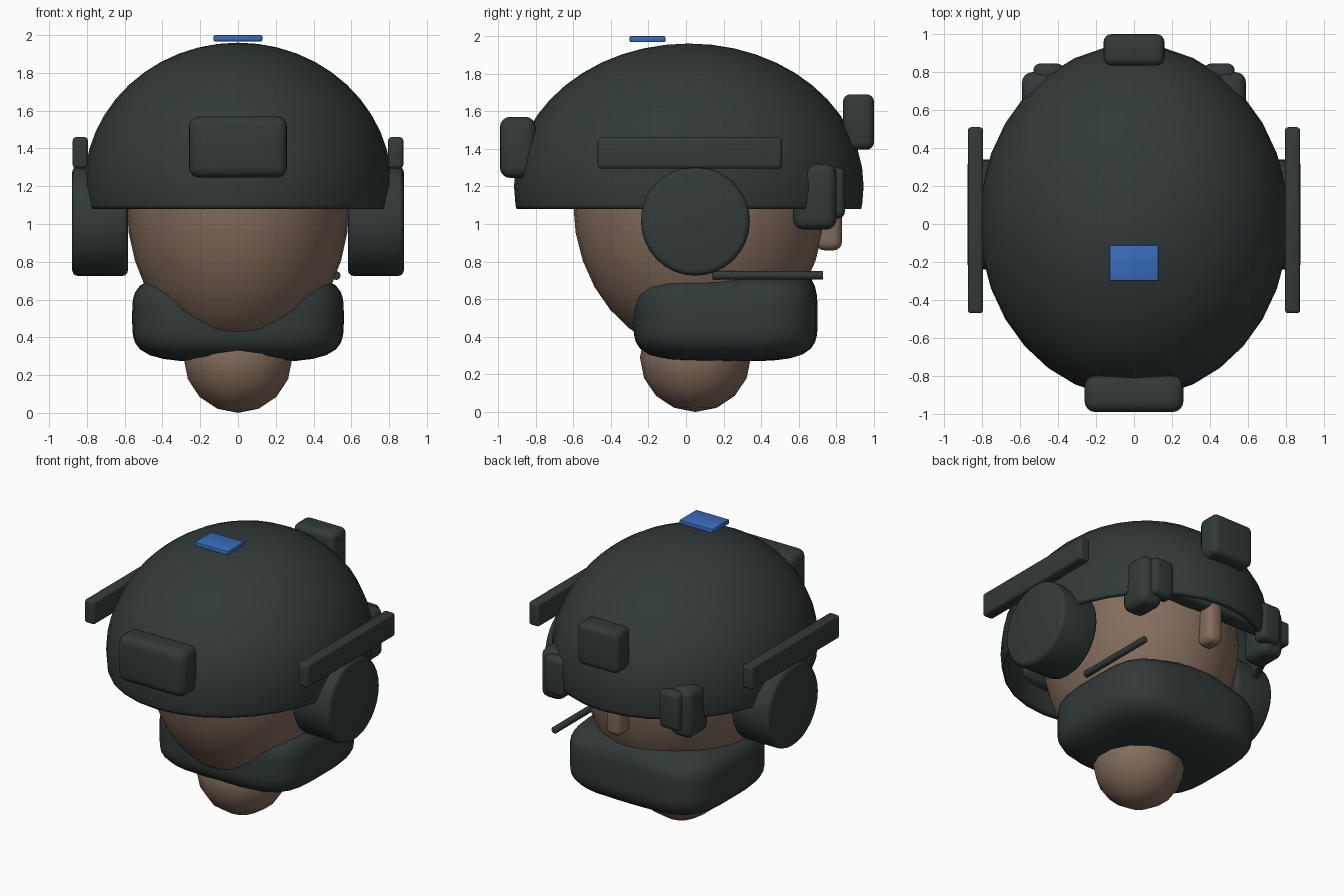
import bpy, bmesh, math
from mathutils import Matrix, Vector

if "Cube" in bpy.data.objects:
    bpy.data.objects.remove(bpy.data.objects["Cube"])


def material(name, rgb):
    m = bpy.data.materials.new(name)
    m.diffuse_color = (*rgb, 1)
    m.use_nodes = True
    m.node_tree.nodes["Principled BSDF"].inputs["Base Color"].default_value = m.diffuse_color
    return m


DARK = material("dark_grey_green", (0.031, 0.042, 0.041))
SKIN = material("skin_brown", (0.23, 0.15, 0.108))
BLUE = material("patch_blue", (0.04, 0.15, 0.50))


def finish(name, bm, mat, angle=40):
    me = bpy.data.meshes.new(name)
    bmesh.ops.recalc_face_normals(bm, faces=bm.faces)
    bm.to_mesh(me)
    bm.free()
    me.materials.append(mat)
    ob = bpy.data.objects.new(name, me)
    bpy.context.collection.objects.link(ob)
    bpy.ops.object.select_all(action='DESELECT')
    ob.select_set(True)
    bpy.context.view_layer.objects.active = ob
    bpy.ops.object.shade_smooth_by_angle(angle=math.radians(angle))
    return ob


def ellipsoid(center, radii, seg, rings):
    bm = bmesh.new()
    bmesh.ops.create_uvsphere(bm, u_segments=seg, v_segments=rings, radius=1)
    for v in bm.verts:
        v.co = Vector(c + r * p for c, r, p in zip(center, radii, v.co))
    return bm


def round_box(name, xs, ys, zs, bevel, mat, seg=4):
    """Box given by its extents, with rounded edges."""
    bm = bmesh.new()
    bmesh.ops.create_cube(bm, size=1)
    for v in bm.verts:
        v.co = Vector((a + b) / 2 + (b - a) * p for (a, b), p in zip((xs, ys, zs), v.co))
    bmesh.ops.bevel(bm, geom=bm.edges[:], offset=bevel, segments=seg,
                    profile=0.5, affect='EDGES')
    return finish(name, bm, mat)


def rod(name, center, radius, length, axis, bevel, mat, seg):
    """Cylinder along x or y with softened rims."""
    bm = bmesh.new()
    bmesh.ops.create_cone(bm, cap_ends=True, segments=seg, radius1=radius,
                          radius2=radius, depth=length)
    rims = [e for e in bm.edges if abs(e.verts[0].co.z - e.verts[1].co.z) < 1e-4]
    bmesh.ops.bevel(bm, geom=rims, offset=bevel, segments=3, profile=0.5, affect='EDGES')
    turn = Matrix.Rotation(math.pi / 2, 4, 'Y' if axis == 'x' else 'X')
    bmesh.ops.transform(bm, matrix=Matrix.Translation(center) @ turn, verts=bm.verts)
    return finish(name, bm, mat)


# Head, neck and nose
finish("head", ellipsoid((0, 0.07, 1.11), (0.59, 0.67, 0.80), 32, 16), SKIN)
finish("neck", ellipsoid((0, 0.05, 0.29), (0.295, 0.295, 0.29), 14, 8), SKIN)
round_box("nose", (-0.06, 0.06), (0.69, 0.83), (0.86, 1.16), 0.045, SKIN)

# Helmet shell, open at the bottom
bm = ellipsoid((0, 0.015, 1.2), (0.815, 0.93, 0.76), 32, 24)
bmesh.ops.bisect_plane(bm, geom=bm.verts[:] + bm.edges[:] + bm.faces[:],
                       plane_co=(0, 0, 1.08), plane_no=(0, 0, -1), clear_outer=True)
helmet = finish("helmet_shell", bm, DARK)
shell = helmet.modifiers.new("thickness", 'SOLIDIFY')
shell.thickness = 0.04
shell.offset = -1

# Face mask: soft box with a raised nose bridge
bm = ellipsoid((0, 0, 0), (1, 1, 1), 40, 24)
for v in bm.verts:
    n = 4.0
    k = sum(abs(c) ** n for c in v.co) ** (-1 / n)
    p = v.co * k
    x, y, z = 0.56 * p.x, 0.21 + 0.49 * p.y, 0.505 + 0.235 * p.z
    if p.z > 0:
        z += 0.085 * p.z * math.exp(-(x / 0.22) ** 2 - ((y - 0.55) / 0.18) ** 2)
    v.co = (x, y, z)
finish("face_mask", bm, DARK, 60)

# Matching parts on both sides
for side, s in (("left", -1), ("right", 1)):
    def span(a, b):
        return tuple(sorted((s * a, s * b)))
    rod(side + "_ear_cup", (s * 0.73, 0.05, 1.015), 0.29, 0.295, 'x', 0.03, DARK, 32)
    round_box(side + "_rail", span(0.795, 0.875), (-0.47, 0.51), (1.295, 1.46), 0.018, DARK)
    round_box(side + "_goggle_frame", span(0.42, 0.59), (0.57, 0.80), (0.97, 1.32), 0.055, DARK)
    round_box(side + "_goggle_plate", span(0.37, 0.53), (0.74, 0.845), (1.03, 1.30), 0.035, DARK)

# Goggle bridge under the brim
round_box("goggle_bridge", (-0.42, 0.42), (0.70, 0.82), (1.10, 1.24), 0.03, DARK)

# Boxes on the helmet
round_box("battery_box", (-0.26, 0.26), (-0.99, -0.80), (1.245, 1.57), 0.055, DARK)
round_box("mount_box", (-0.16, 0.16), (0.835, 1.0), (1.395, 1.69), 0.04, DARK)

# Top patch and microphone boom
round_box("top_patch", (-0.13, 0.13), (-0.30, -0.11), (1.967, 2.0), 0.008, BLUE, 2)
rod("microphone_boom", (0.52, 0.435, 0.727), 0.023, 0.59, 'y', 0.005, DARK, 12)
